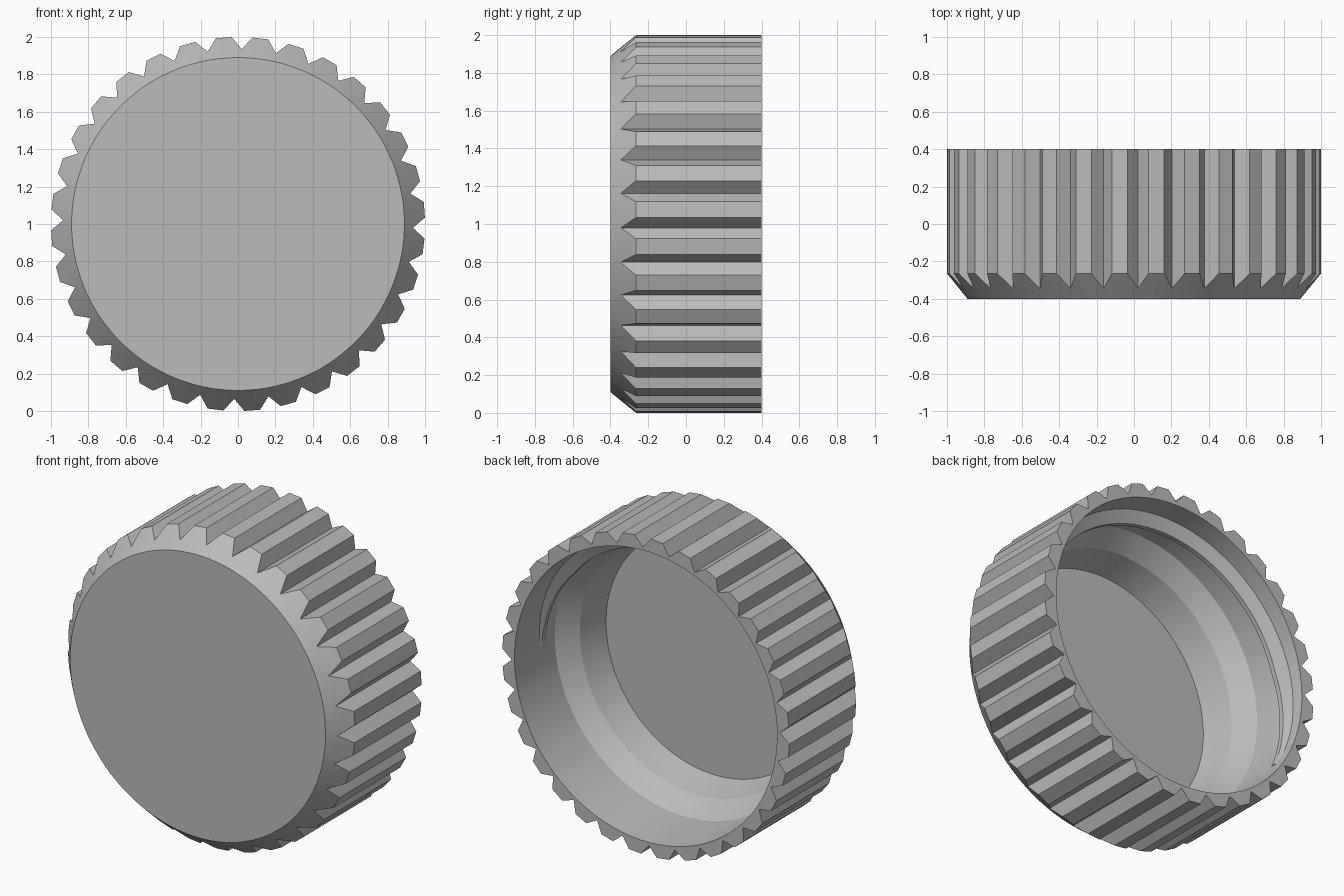
import bpy, bmesh
from math import pi, cos, sin, radians

cube = bpy.data.objects.get("Cube")
if cube:
    bpy.data.objects.remove(cube)

grey = bpy.data.materials.new("plain grey")
grey.use_nodes = True
grey.diffuse_color = (0.5, 0.5, 0.5, 1)
grey.node_tree.nodes["Principled BSDF"].inputs["Base Color"].default_value = (0.5, 0.5, 0.5, 1)

TEETH = 32
PITCH = 2 * pi / TEETH
START = radians(-1.25)          # angle of the first notch
HALF_NOTCH = 0.056              # half the notch width, as an angle
BACK, FRONT = 0.4, -0.4

angles = [START + k * PITCH + o for k in range(TEETH)
          for o in (0, HALF_NOTCH, PITCH - HALF_NOTCH)]


def point(r, a, y):
    return (r * cos(a), y, 1 + r * sin(a))


def finish(bm, name, angle):
    bmesh.ops.recalc_face_normals(bm, faces=bm.faces)
    mesh = bpy.data.meshes.new(name)
    bm.to_mesh(mesh)
    bm.free()
    mesh.materials.append(grey)
    ob = bpy.data.objects.new(name, mesh)
    bpy.context.collection.objects.link(ob)
    bpy.ops.object.select_all(action="DESELECT")
    ob.select_set(True)
    bpy.context.view_layer.objects.active = ob
    bpy.ops.object.shade_smooth_by_angle(angle=radians(angle))
    return ob


def bridge(bm, a, b, closed=True):
    n = len(a)
    for i in range(n if closed else n - 1):
        j = (i + 1) % n
        bm.faces.new((a[i], a[j], b[j], b[i]))


# Cap body: front disc, bevel, ribbed grip, rim, stepped hollow, floor
bm = bmesh.new()
ring = lambda r, y: [bm.verts.new(point(r, a, y)) for a in angles]


def toothed(tip_y, crest_y):
    return [bm.verts.new(point(1.0, a, crest_y) if i % 3 else point(0.935, a, tip_y))
            for i, a in enumerate(angles)]


rings = [ring(0.89, FRONT), toothed(-0.345, -0.265), toothed(BACK, BACK)]
hollow = [(0.915, 0), (0.90, 0.38), (0.81, 0.50), (0.79, 0.58), (0.76, 0.69)]
rings += [ring(r, BACK - depth) for r, depth in hollow]
for a, b in zip(rings, rings[1:]):
    bridge(bm, a, b)
bm.faces.new(rings[0])
bm.faces.new(rings[-1])
finish(bm, "cap_body", 20)

# Thread: a tapered ridge winding along the inner wall
bm = bmesh.new()
STEPS = 72
sections = []
for i in range(STEPS + 1):
    t = i / STEPS
    a = radians(-5 + 215 * t)
    y = BACK - 0.27 + 0.17 * t
    height = 0.075 * min(1, 5 * t, 5 * (1 - t)) + 0.002
    half = 0.06
    sections.append([bm.verts.new(point(r, a, y + dy)) for r, dy in
                     ((0.93, -half), (0.91 - height, -half / 4),
                      (0.91 - height, half / 4), (0.93, half))])
for a, b in zip(sections, sections[1:]):
    bridge(bm, a, b)
bm.faces.new(sections[0])
bm.faces.new(sections[-1])
finish(bm, "inner_thread", 25)
